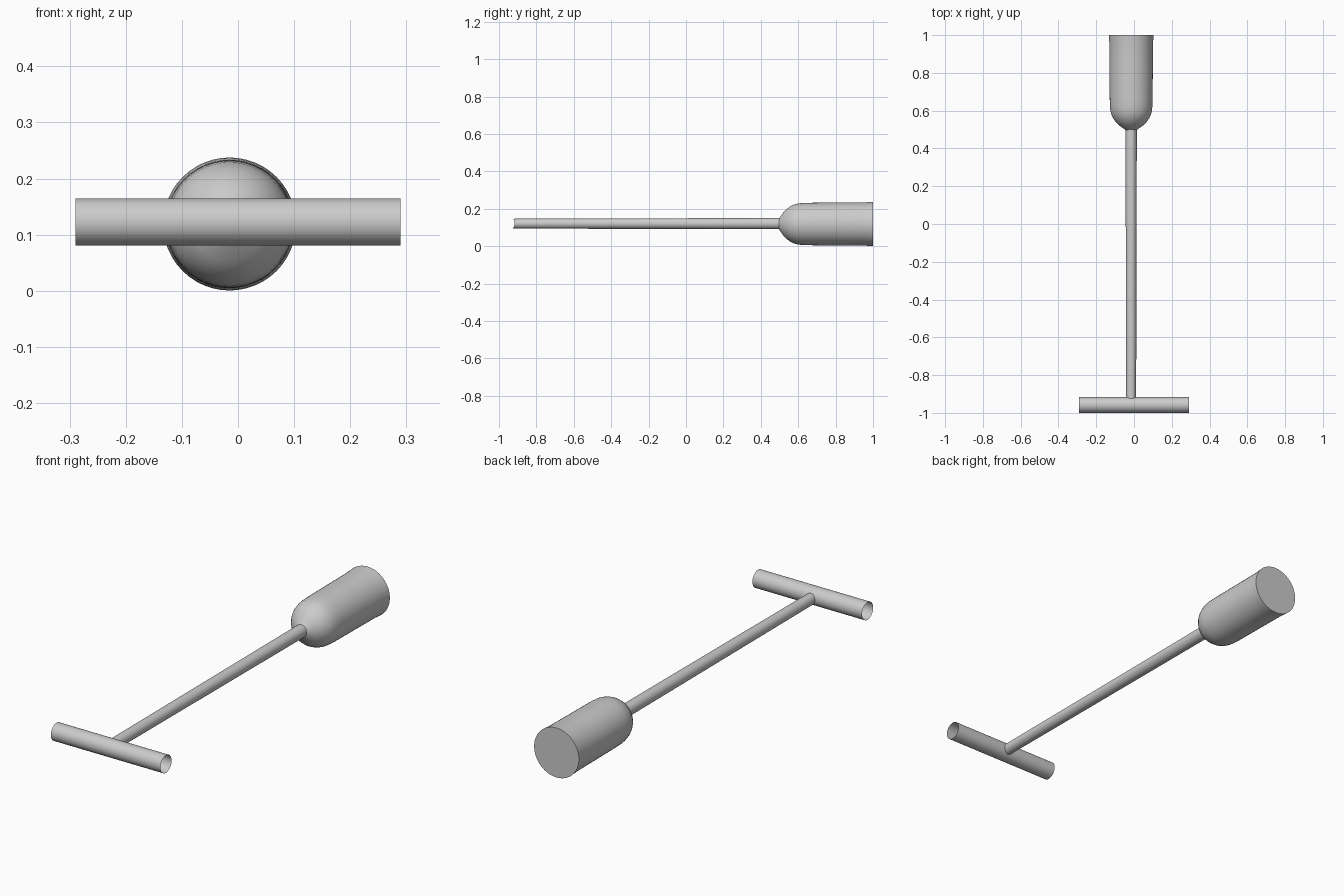
import bpy, bmesh, math
from mathutils import Matrix, Vector

if "Cube" in bpy.data.objects:
    bpy.data.objects.remove(bpy.data.objects["Cube"])

SEGS = 48
AXIS_X, AXIS_Z = -0.015, 0.119      # centre line of rod and bell
TUBE_Y, TUBE_Z, TUBE_R = -0.958, 0.1225, 0.042


def lathe(name, profile, cap_end=False):
    """Revolve (y, radius) points around the y axis line; ends are open unless capped."""
    bm = bmesh.new()
    rings = []
    for y, r in profile:
        rings.append([bm.verts.new((r * math.cos(a), y, r * math.sin(a)))
                      for a in (2 * math.pi * i / SEGS for i in range(SEGS))])
    for a, b in zip(rings, rings[1:]):
        for i in range(SEGS):
            j = (i + 1) % SEGS
            bm.faces.new((a[i], b[i], b[j], a[j]))
    if cap_end:
        bm.faces.new(rings[-1])
    bmesh.ops.recalc_face_normals(bm, faces=bm.faces)
    # an open tube has no inside, so make sure its sides face outward
    bm.normal_update()
    f = bm.faces[:][0]
    c = f.calc_center_median()
    if f.normal.dot(Vector((c.x, 0, c.z))) < 0:
        bmesh.ops.reverse_faces(bm, faces=bm.faces)
    me = bpy.data.meshes.new(name)
    bm.to_mesh(me)
    bm.free()
    ob = bpy.data.objects.new(name, me)
    bpy.context.collection.objects.link(ob)
    bpy.ops.object.select_all(action='DESELECT')
    ob.select_set(True)
    bpy.context.view_layer.objects.active = ob
    bpy.ops.object.shade_smooth_by_angle(angle=math.radians(40))
    return ob


# Open-ended cross tube
tube = lathe("cross_handle", [(-0.29, TUBE_R), (0.29, TUBE_R)])
tube.data.transform(Matrix.Translation((0, TUBE_Y, TUBE_Z))
                    @ Matrix.Rotation(-math.pi / 2, 4, 'Z'))

# Slightly tapered rod, its front end shaped to sit on the tube
rod = lathe("rod", [(-0.916, 0.026), (-0.88, 0.0265), (0.51, 0.03)])
rod.location = (AXIS_X, 0, AXIS_Z + 0.002)
for v in rod.data.vertices:
    if v.co.y < -0.9:
        dz = v.co.z + rod.location.z - TUBE_Z
        v.co.y = TUBE_Y + math.sqrt(TUBE_R ** 2 - dz ** 2)

# Rounded bell head with a flat back
bell = lathe("bell_head", [
    (0.497, 0.029), (0.51, 0.047), (0.525, 0.067), (0.54, 0.082),
    (0.56, 0.096), (0.58, 0.105), (0.60, 0.110), (0.625, 0.1125),
    (0.66, 0.1135), (0.80, 0.1145), (0.96, 0.1155), (0.975, 0.117), (1.0, 0.1185),
], cap_end=True)
bell.location = (AXIS_X, 0, AXIS_Z)
